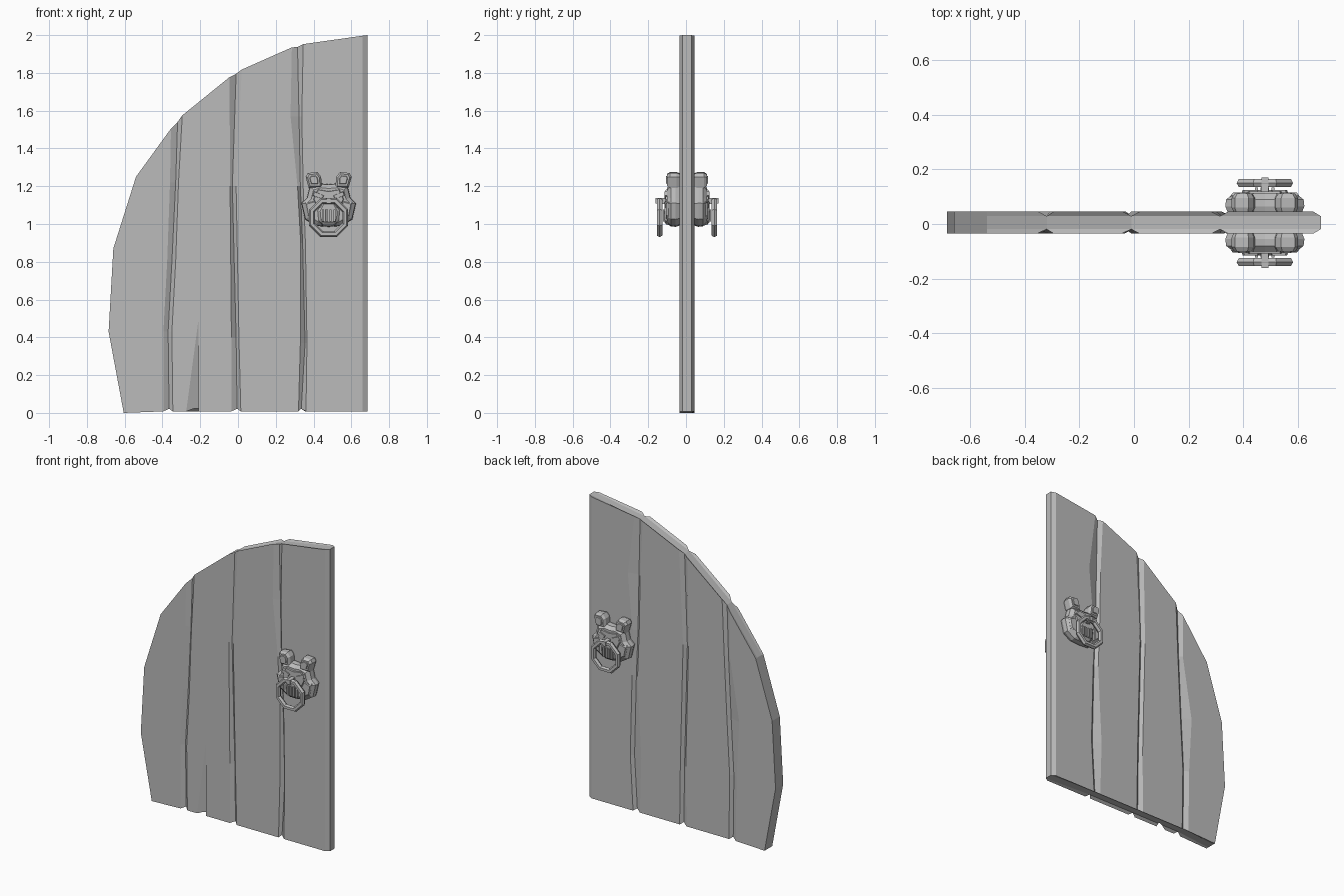
import bpy, bmesh, math
from mathutils import Vector

cube = bpy.data.objects.get("Cube")
if cube:
    bpy.data.objects.remove(cube, do_unlink=True)

grey = bpy.data.materials.new("plain grey")
grey.use_nodes = True
grey.diffuse_color = (0.5, 0.5, 0.5, 1)
grey.node_tree.nodes["Principled BSDF"].inputs["Base Color"].default_value = (0.5, 0.5, 0.5, 1)

FRONT, BACK, CHAMFER = -0.035, 0.045, 0.016
MID_Y = (FRONT + BACK) / 2


def loft(name, rings):
    """Join equal-length rings of points and cap both ends."""
    bm = bmesh.new()
    loops = [[bm.verts.new(p) for p in ring] for ring in rings]
    count = len(loops[0])
    for a, b in zip(loops, loops[1:]):
        for i in range(count):
            j = (i + 1) % count
            bm.faces.new((a[i], a[j], b[j], b[i]))
    bm.faces.new(loops[0])
    bm.faces.new(loops[-1])
    bmesh.ops.remove_doubles(bm, verts=bm.verts, dist=1e-5)
    bmesh.ops.recalc_face_normals(bm, faces=bm.faces)
    mesh = bpy.data.meshes.new(name)
    bm.to_mesh(mesh)
    bm.free()
    mesh.materials.append(grey)
    obj = bpy.data.objects.new(name, mesh)
    bpy.context.collection.objects.link(obj)
    return obj


# Arched top edge, with a small dip at each seam
ARCH = [(-0.54, 1.25), (-0.36, 1.5), (-0.32, 1.54), (-0.295, 1.575), (-0.05, 1.775),
        (-0.01, 1.795), (0.03, 1.825), (0.285, 1.935), (0.317, 1.937), (0.35, 1.955), (0.685, 2.0)]


def arch_z(x):
    for (x0, z0), (x1, z1) in zip(ARCH, ARCH[1:]):
        if x <= x1:
            return z0 + (z1 - z0) * (x - x0) / (x1 - x0)
    return ARCH[-1][1]


# Seam rows: height, centre, then chamfer widths: left front, left back, right front, right back
TOP = None
SEAMS = [
    [(0, -0.365, .03, .03, .02, .02), (.43, -0.37, .025, .03, .02, .02),
     (.8, -0.35, .025, .07, .02, .02), (1.22, -0.33, .03, .02, .015, .02),
     (TOP, -0.32, .035, .03, .025, .025)],
    [(0, -0.005, .03, .03, .02, .02), (.4, -0.01, .025, .02, .015, .02),
     (1.2, -0.03, .012, .02, .02, .02), (TOP, -0.01, .035, .03, .03, .03)],
    [(0, .335, .015, .03, .025, .02), (.37, .355, .025, .06, .01, .02),
     (.9, .342, .01, .02, .015, .02), (1.2, .33, .015, .02, .015, .03),
     (1.57, .323, .045, .02, .015, .07), (TOP, .315, .03, .03, .03, .03)],
]


def seam_points(seam, column, sign):
    """Points up a seam; column None gives the seam line itself."""
    points = []
    for row in seam:
        x = row[1] + (sign * row[column] if column else 0)
        if row[0] is TOP:
            z = arch_z(x)
        elif row[0] == 0:
            z = 0.008 if column else 0.022
        else:
            z = row[0]
        points.append((x, z))
    return points


def plank(name, left, right, arch_points):
    """left and right each give three point lists: front, seam line, back."""
    rings = []
    for y, k in ((FRONT, 0), (FRONT + CHAMFER, 1), (BACK - CHAMFER, 1), (BACK, 2)):
        outline = right[k] + arch_points + left[k][::-1]
        rings.append([(x, y, z) for x, z in outline])
    return loft(name, rings)


def left_of(seam):
    return [seam_points(seam, c, -1) for c in (2, None, 3)]


def right_of(seam):
    return [seam_points(seam, c, 1) for c in (4, None, 5)]


outer_edge = [[(-0.605, 0), (-0.685, .43), (-0.66, .87), (-0.54, 1.25)]] * 3
lock_edge = [[(x, .008), (x, arch_z(x))] for x in (.658, .685, .658)]
plank("outer_plank", outer_edge, left_of(SEAMS[0]), [])
split_plank = plank("split_plank", right_of(SEAMS[0]), left_of(SEAMS[1]), [])
plank("middle_plank", right_of(SEAMS[1]), left_of(SEAMS[2]), [])
plank("lock_plank", right_of(SEAMS[2]), lock_edge, [])

# Crack at the foot of the second plank
crack = loft("crack_cutter", [
    [(-0.278, FRONT, -0.02), (-0.21, FRONT + .03, -0.02), (-0.208, FRONT - .002, -0.02),
     (-0.278, FRONT - .002, -0.02)],
    [(-0.212, FRONT - .001, .48), (-0.21, FRONT + .001, .48), (-0.208, FRONT - .002, .48),
     (-0.212, FRONT - .002, .48)]])
cut = split_plank.modifiers.new("crack", "BOOLEAN")
cut.object = crack
cut.solver = "EXACT"
bpy.context.view_layer.objects.active = split_plank
bpy.ops.object.modifier_apply(modifier=cut.name)
bpy.data.objects.remove(crack, do_unlink=True)

# Animal-head knockers, one on each face
CX, CZ = 0.48, 1.10


def mirrored(half):
    """Close a half outline, listed top to bottom, across its centre line."""
    return half + [(-x, z) for x, z in half[::-1] if x > 0]


def layers(name, side, outline, steps, centre):
    """Stack scaled copies of an outline outward; steps are (depth, scale)."""
    ox, oz = centre
    rings = []
    for depth, s in steps:
        y = MID_Y + side * (0.04 + depth)
        rings.append([(CX + ox + (x - ox) * s, y, CZ + oz + (z - oz) * s) for x, z in outline])
    return loft(name, rings)


HEAD = mirrored([(0, .11), (.05, .115), (.1, .1), (.115, .04), (.145, .01),
                 (.125, -.075), (.07, -.11), (0, -.115)])
FACE = mirrored([(0, .075), (.06, .085), (.085, .03), (.06, -.02), (0, -.01)])
SNOUT = mirrored([(0, .03), (.03, .03), (.06, -.03), (.055, -.085), (.03, -.105), (0, -.105)])
EAR = [(.035, .09), (.04, .15), (.06, .175), (.11, .17), (.122, .15), (.105, .09)]
CHEEK = [(.07, .03), (.125, .015), (.11, -.06), (.07, -.085)]
BROW = [(.02, .05), (.08, .075), (.088, .05), (.03, .03)]


def box(name, side, x, z, w, h, d0, d1):
    outline = [(x - w, z - h), (x + w, z - h), (x + w, z + h), (x - w, z + h)]
    layers(name, side, outline, [(d0, 1), (d1, .9)], (x, z))


for side, label in ((-1, "front"), (1, "back")):
    layers(label + "_head", side, HEAD, [(-.005, .93), (.02, 1), (.045, .98), (.066, .8)], (0, 0))
    layers(label + "_forehead", side, FACE, [(.05, 1.05), (.074, .9)], (0, .04))
    layers(label + "_snout", side, SNOUT, [(.04, 1.1), (.07, .95), (.08, .75)], (0, -.04))
    for sx, hand in ((1, "left"), (-1, "right")):
        def flip(points):
            return [(sx * x, z) for x, z in points]
        tag = label + "_" + hand
        layers(tag + "_ear", side, flip(EAR), [(0, .85), (.015, 1), (.05, 1), (.066, .75)], (sx * .078, .135))
        layers(tag + "_inner_ear", side, flip(EAR), [(.06, .6), (.071, .45)], (sx * .078, .135))
        layers(tag + "_cheek", side, flip(CHEEK), [(.03, 1.05), (.06, 1), (.07, .75)], (sx * .095, -.025))
        layers(tag + "_brow", side, flip(BROW), [(.06, 1), (.08, .8)], (sx * .055, .052))
    # Teeth behind the ring, and the hinge that carries it
    for i in range(4):
        box(label + "_tooth", side, -.03 + .02 * i, -.055, .006, .035, .07, .088)
    box(label + "_ring_hinge", side, 0, .022, .014, .016, .06, .126)

    # Octagonal ring with a square-chamfered section
    bpy.ops.mesh.primitive_torus_add(
        major_segments=8, minor_segments=6, major_radius=.095, minor_radius=.017,
        location=(CX, MID_Y + side * .145, 1.034), rotation=(math.pi / 2, math.pi / 8, 0))
    ring = bpy.context.object
    ring.name = label + "_knocker_ring"
    ring.data.materials.append(grey)
